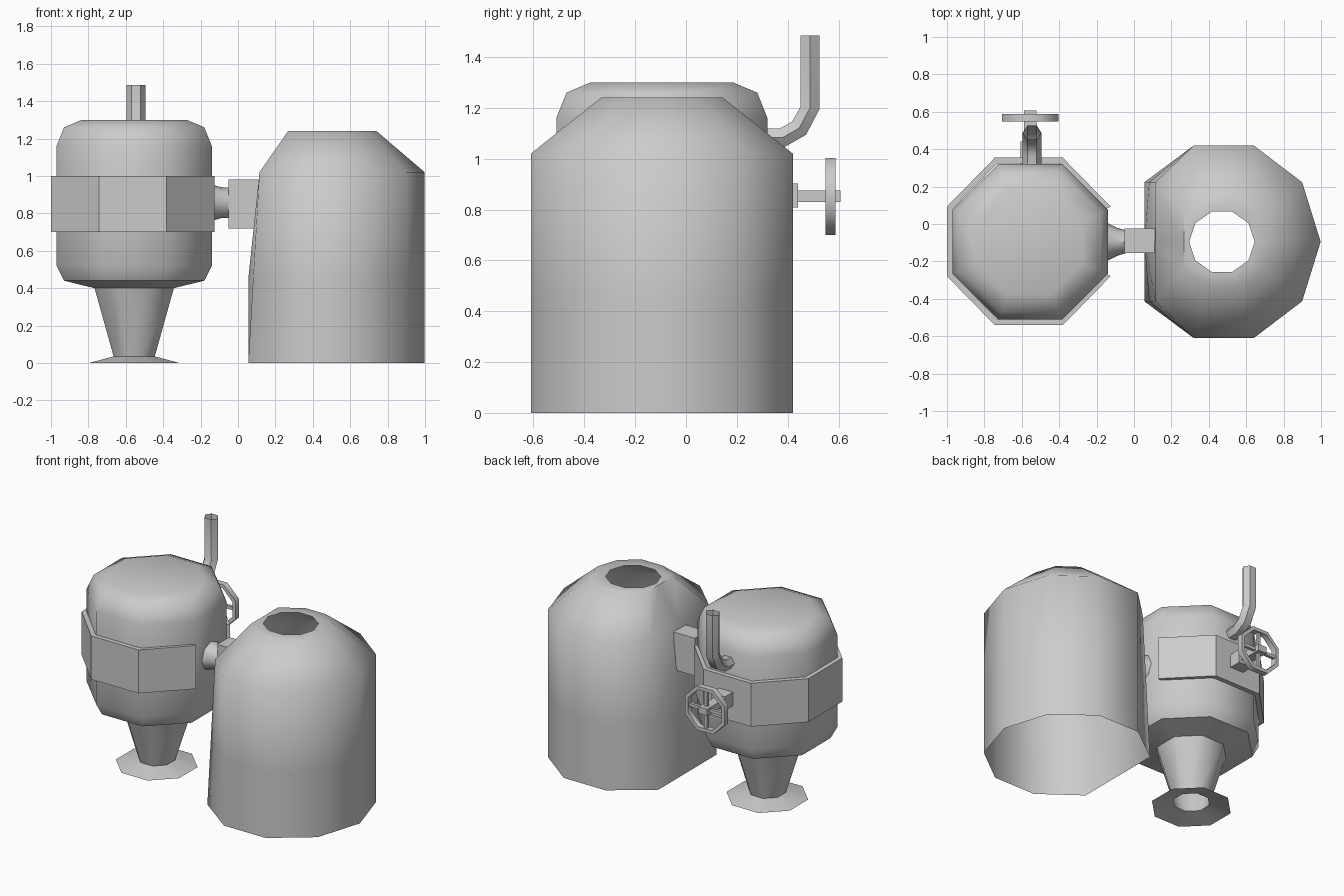
import bpy, bmesh
from math import sin, cos, pi, radians
from mathutils import Vector

if "Cube" in bpy.data.objects:
    bpy.data.objects.remove(bpy.data.objects["Cube"])

CX, CY = -0.555, -0.095      # centre of the small tank
K = 1 / cos(pi / 8)          # octagon apothem -> corner radius


def finish(name, bm, angle=50):
    bmesh.ops.recalc_face_normals(bm, faces=bm.faces)
    me = bpy.data.meshes.new(name)
    bm.to_mesh(me)
    bm.free()
    ob = bpy.data.objects.new(name, me)
    bpy.context.collection.objects.link(ob)
    bpy.ops.object.select_all(action='DESELECT')
    ob.select_set(True)
    bpy.context.view_layer.objects.active = ob
    bpy.ops.object.shade_smooth_by_angle(angle=radians(angle))
    return ob


def loft(name, rings, caps=(False, False), loop=False, angle=50):
    """Skin a list of equal-length closed rings."""
    bm = bmesh.new()
    vs = [[bm.verts.new(p) for p in r] for r in rings]
    pairs = list(zip(vs, vs[1:])) + ([(vs[-1], vs[0])] if loop else [])
    for a, b in pairs:
        for i in range(len(a)):
            j = (i + 1) % len(a)
            bm.faces.new((a[i], a[j], b[j], b[i]))
    if caps[0]:
        bm.faces.new(vs[0])
    if caps[1]:
        bm.faces.new(vs[-1])
    return finish(name, bm, angle)


def ring(cx, cy, z, rx, ry, n, rot=0.0):
    return [Vector((cx + rx * cos(rot + 2 * pi * i / n),
                    cy + ry * sin(rot + 2 * pi * i / n), z)) for i in range(n)]


def box(name, x0, x1, y0, y1, z0, z1):
    return loft(name, [[(x0, y0, z), (x1, y0, z), (x1, y1, z), (x0, y1, z)]
                       for z in (z0, z1)], (True, True), angle=30)


# Small tank with pedestal and foot flange (apothem, height)
profile = [(.242, 0), (.11, .035), (.212, .40), (.375, .44), (.415, .52),
           (.415, 1.16), (.375, 1.26), (.28, 1.30)]
loft("small_tank", [ring(CX, CY, z, a * K, a * K, 8, pi / 8) for a, z in profile],
     (False, True), angle=46)

# Band around the small tank, open towards the large tank
sections = []
for k in range(8):
    t = pi / 8 + k * pi / 4
    c, s = cos(t) * K, sin(t) * K
    sections.append([(-.5625 + f * .438 * c, -.093 + f * .448 * s, z)
                     for f, z in ((1, .70), (1, 1.0), (.93, 1.0), (.93, .70))])
loft("tank_band", sections, (True, True), angle=40)

# Large open tank: ten-sided, with its inner side pressed flat
LX, LY = .48, -.095
rows = []
for z, flat, mid in ((0, .055, .055), (.45, .081, .055), (1.02, .115, .115)):
    r = ring(LX, LY, z, .518, .5415, 10)
    r[4].x = r[6].x = flat
    r[5].x = mid
    rows.append(r)
top = ring(.49, LY, 1.24, .25, .252, 10)
top[4].x = top[5].x = top[6].x = .268
rows += [top, ring(.47, LY, 1.24, .175, .17, 10)]
loft("large_tank", rows)

# Connecting nozzle and block between the tanks
loft("nozzle", [[(x, -.095 + ry * cos(i * pi / 4), .857 + rz * sin(i * pi / 4))
                 for i in range(8)]
                for x, ry, rz in ((-.15, .105, .10), (-.09, .075, .083), (-.04, .06, .08))],
     (True, True))
box("connector_block", -.05, .115, -.155, -.025, .72, .98)

# Bent exhaust pipe, open at the top
path = [Vector((-.545, y, z)) for y, z in
        ((.29, 1.082), (.38, 1.083), (.445, 1.12), (.488, 1.2), (.488, 1.485))]
R = .05
pipe = []
for i, p in enumerate(path):
    d = (path[min(i + 1, 4)] - path[max(i - 1, 0)]).normalized()
    side = Vector((1, 0, 0))
    up = d.cross(side)
    pipe.append([p + side * R * cos(k * pi / 3) + up * R * .87 * sin(k * pi / 3)
                 for k in range(6)])
loft("exhaust_pipe", pipe)

# Valve mount and stem
WX, WZ = -.555, .852
box("valve_mount", WX - .052, WX + .052, .30, .44, WZ - .045, WZ + .05)
box("valve_stem", WX - .033, WX + .033, .42, .608, WZ - .023, WZ + .023)

# Octagonal handwheel rim
rim = []
for k in range(8):
    t = pi / 8 + k * pi / 4
    rim.append([(WX + r * cos(t), y, WZ + r * sin(t))
                for r, y in ((.164, .548), (.164, .588), (.138, .588), (.138, .548))])
loft("handwheel_rim", rim, loop=True)

# Handwheel spokes
box("handwheel_spoke_horizontal", WX - .14, WX + .14, .558, .578, WZ - .011, WZ + .011)
box("handwheel_spoke_vertical", WX - .011, WX + .011, .558, .578, WZ - .14, WZ + .14)
